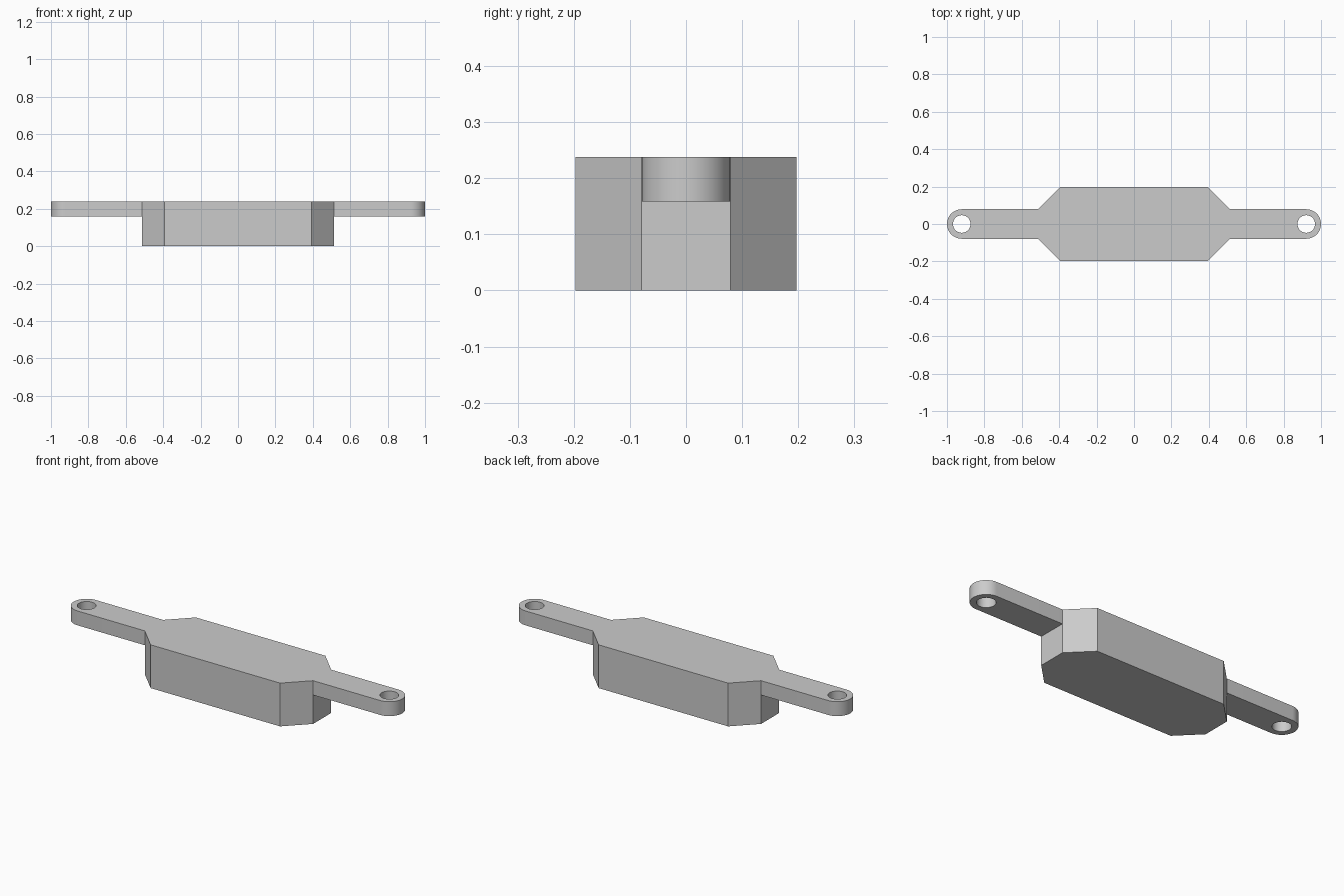
import bpy
import bmesh
from math import sin, cos, pi, radians

cube = bpy.data.objects.get("Cube")
if cube:
    bpy.data.objects.remove(cube, do_unlink=True)

HEIGHT = 0.238        # top of the whole part
LUG_BOTTOM = 0.159    # underside of the mounting lugs
HALF_LUG = 0.079      # half width and tip radius of a lug
HOLE = 0.047          # radius of the screw hole
BODY_X, BODY_Y = 0.512, 0.197
TIP_X = 1 - HALF_LUG  # centre of the rounded tip

grey = bpy.data.materials.new("light_grey")
grey.use_nodes = True
colour = (0.6, 0.6, 0.6, 1)
grey.diffuse_color = colour
grey.node_tree.nodes["Principled BSDF"].inputs["Base Color"].default_value = colour


def arc(x, radius, start, end, steps):
    """Points along an arc centred on the x axis."""
    angles = [start + (end - start) * i / steps for i in range(steps + 1)]
    return [(x + radius * cos(a), radius * sin(a)) for a in angles]


def prism(name, loops, bottom, top):
    """Fill flat outlines (the later ones are holes) and extrude them upwards."""
    bm = bmesh.new()
    for loop in loops:
        verts = [bm.verts.new((x, y, bottom)) for x, y in loop]
        for a, b in zip(verts, verts[1:] + verts[:1]):
            bm.edges.new((a, b))
    bmesh.ops.triangle_fill(bm, use_beauty=True, edges=bm.edges[:], normal=(0, 0, 1))
    result = bmesh.ops.extrude_face_region(bm, geom=bm.faces[:], use_keep_orig=True)
    raised = [g for g in result["geom"] if isinstance(g, bmesh.types.BMVert)]
    bmesh.ops.translate(bm, verts=raised, vec=(0, 0, top - bottom))
    bmesh.ops.recalc_face_normals(bm, faces=bm.faces[:])
    mesh = bpy.data.meshes.new(name)
    bm.to_mesh(mesh)
    bm.free()
    mesh.materials.append(grey)
    obj = bpy.data.objects.new(name, mesh)
    bpy.context.collection.objects.link(obj)
    bpy.ops.object.select_all(action="DESELECT")
    obj.select_set(True)
    bpy.context.view_layer.objects.active = obj
    bpy.ops.object.shade_smooth_by_angle(angle=radians(30))
    return obj


# Body: a long block with chamfered corners
shoulder = BODY_X - (BODY_Y - HALF_LUG)
quarter = [(BODY_X, HALF_LUG), (shoulder, BODY_Y)]
half = quarter + [(-x, y) for x, y in reversed(quarter)]
prism("body", [half + [(-x, -y) for x, y in half]], 0, HEIGHT)

# Mounting lugs: round-tipped arms, each with a screw hole
tip = arc(TIP_X, HALF_LUG, -pi / 2, pi / 2, 24)
outline = [(BODY_X, -HALF_LUG)] + tip + [(BODY_X, HALF_LUG)]
hole = arc(TIP_X, HOLE, 0, 2 * pi, 40)[:-1]
for name, side in (("left_lug", 1), ("right_lug", -1)):
    loops = [[(side * x, y) for x, y in loop] for loop in (outline, hole)]
    prism(name, loops, LUG_BOTTOM, HEIGHT)
